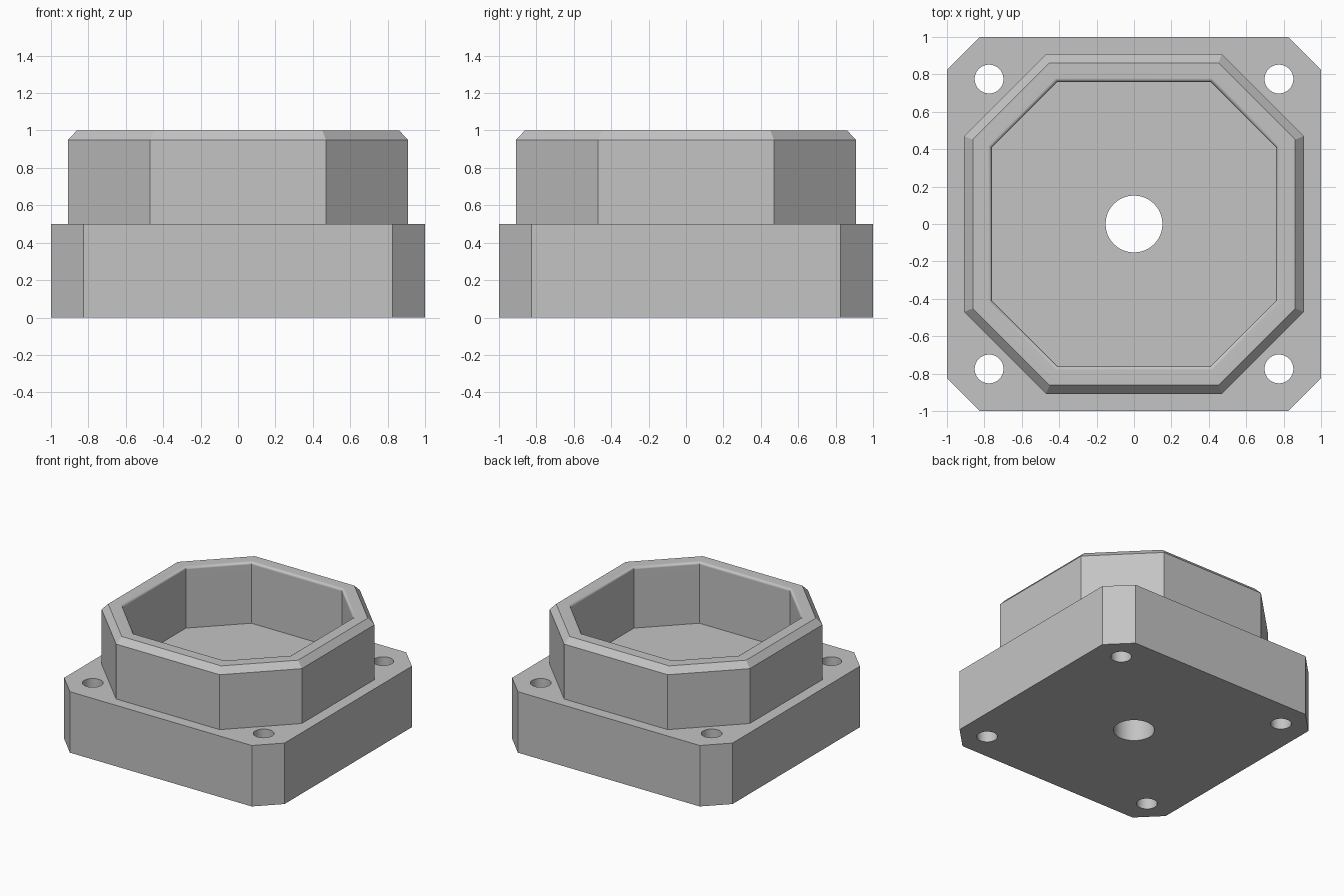
import bpy, bmesh
from math import sin, cos, pi, radians

cube = bpy.data.objects.get("Cube")
if cube:
    bpy.data.objects.remove(cube, do_unlink=True)

grey = bpy.data.materials.new("plain grey")
grey.use_nodes = True
colour = (0.55, 0.55, 0.55, 1)
grey.diffuse_color = colour
grey.node_tree.nodes["Principled BSDF"].inputs["Base Color"].default_value = colour


def finish(bm, name):
    bmesh.ops.recalc_face_normals(bm, faces=bm.faces)
    mesh = bpy.data.meshes.new(name)
    bm.to_mesh(mesh)
    bm.free()
    mesh.materials.append(grey)
    obj = bpy.data.objects.new(name, mesh)
    bpy.context.collection.objects.link(obj)
    return obj


def ring(bm, a, b, z):
    """Square of half width a with corners cut so each side has half length b."""
    pts = [(b, -a), (a, -b), (a, b), (b, a), (-b, a), (-a, b), (-a, -b), (-b, -a)]
    return [bm.verts.new((x, y, z)) for x, y in pts]


def offset(a, b, d):
    """Move the outline inward evenly by d."""
    return a - d, b - d * (2 ** 0.5 - 1)


# Stepped outline: square base, octagonal collar, rounded inner lip, pocket floor
WALL, SIDE, LIP, STEPS = 0.76, 0.41, 0.02, 4
collar = (0.908, 0.47)
levels = [(1.0, 0.825, 0), (1.0, 0.825, 0.5), (*collar, 0.5), (*collar, 0.95),
          (*offset(*collar, 0.046), 1.0)]
for i in range(STEPS + 1):
    t = pi / 2 * i / STEPS
    levels.append((*offset(WALL, SIDE, LIP * (sin(t) - 1)), 1 - LIP + LIP * cos(t)))
levels.append((WALL, SIDE, 0.5))

bm = bmesh.new()
rings = [ring(bm, *level) for level in levels]
for low, high in zip(rings, rings[1:]):
    for i in range(8):
        j = (i + 1) % 8
        bm.faces.new((low[i], low[j], high[j], high[i]))
bm.faces.new(rings[0])
bm.faces.new(rings[-1])
housing = finish(bm, "housing")

# Centre bore and four corner bolt holes
bm = bmesh.new()
holes = [(0, 0, 0.152)] + [(x, y, 0.077) for x in (-0.775, 0.775) for y in (-0.775, 0.775)]
for x, y, r in holes:
    made = bmesh.ops.create_cone(bm, cap_ends=True, segments=48, radius1=r, radius2=r, depth=1)
    bmesh.ops.translate(bm, verts=made["verts"], vec=(x, y, 0.25))
cutter = finish(bm, "hole_cutter")
cutter.hide_render = True

bpy.context.view_layer.objects.active = housing
housing.select_set(True)
cut = housing.modifiers.new("holes", "BOOLEAN")
cut.operation = "DIFFERENCE"
cut.solver = "EXACT"
cut.object = cutter
bpy.ops.object.modifier_apply(modifier=cut.name)
bpy.data.objects.remove(cutter, do_unlink=True)

# Round surfaces smooth, flat faces kept flat
bpy.ops.object.shade_smooth_by_angle(angle=radians(30))
weighted = housing.modifiers.new("flat faces", "WEIGHTED_NORMAL")
weighted.keep_sharp = True
